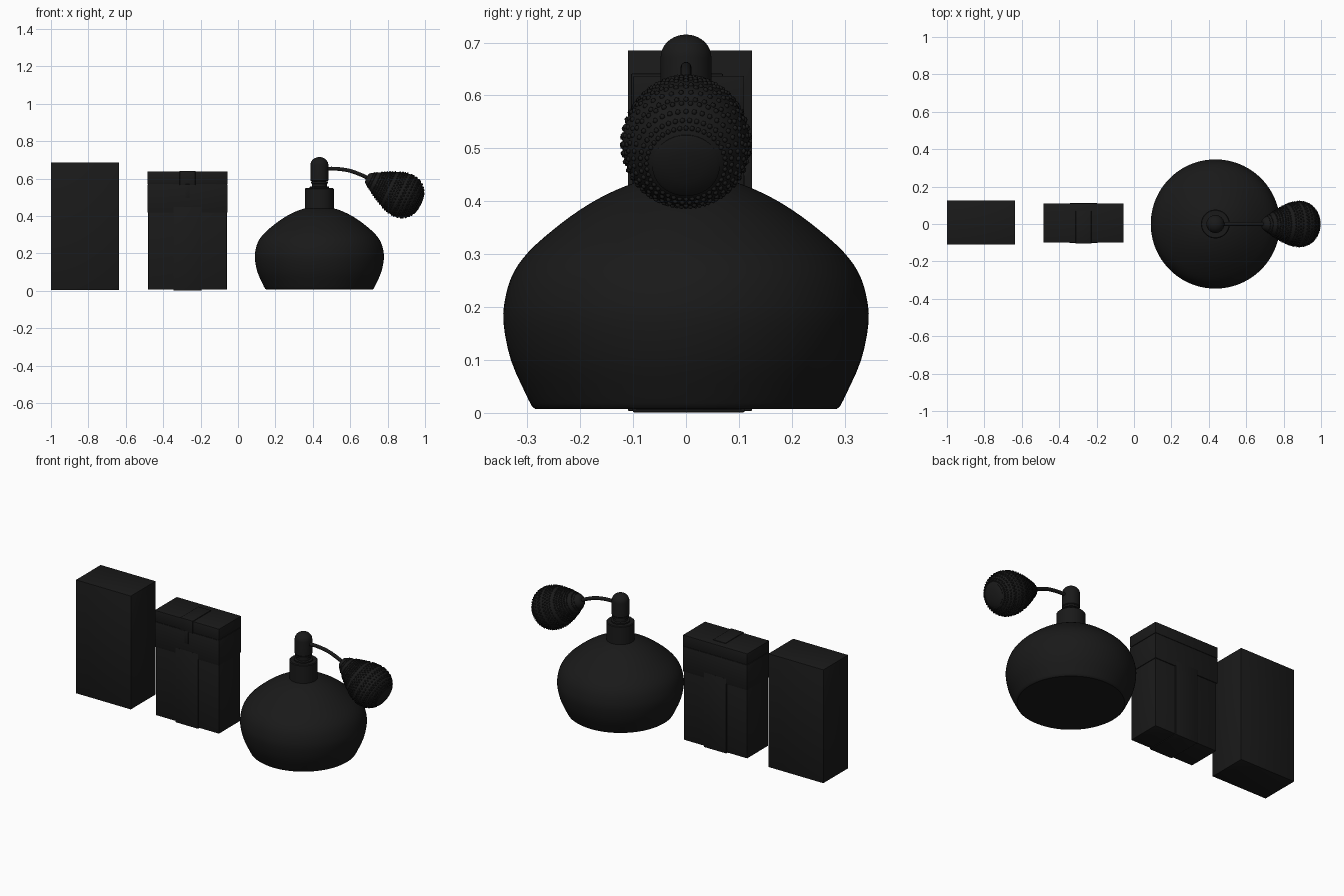
import bpy, bmesh, math
from mathutils import Vector, Matrix

if "Cube" in bpy.data.objects:
    bpy.data.objects.remove(bpy.data.objects["Cube"])

black = bpy.data.materials.new("black")
black.diffuse_color = (0.01, 0.01, 0.01, 1)
black.use_nodes = True
black.node_tree.nodes["Principled BSDF"].inputs["Base Color"].default_value = black.diffuse_color


def finish(name, bm, smooth=True, angle=35):
    me = bpy.data.meshes.new(name)
    bmesh.ops.recalc_face_normals(bm, faces=bm.faces)
    bm.to_mesh(me)
    bm.free()
    ob = bpy.data.objects.new(name, me)
    bpy.context.collection.objects.link(ob)
    me.materials.append(black)
    if smooth:
        bpy.ops.object.select_all(action='DESELECT')
        ob.select_set(True)
        bpy.context.view_layer.objects.active = ob
        bpy.ops.object.shade_smooth_by_angle(angle=math.radians(angle))
    return ob


def box(name, x, y, z, bevel=0.002):
    bm = bmesh.new()
    bmesh.ops.create_cube(bm, size=1)
    for v in bm.verts:
        v.co = Vector([(a + b) / 2 + c * (b - a) for (a, b), c in zip((x, y, z), v.co)])
    if bevel:
        bmesh.ops.bevel(bm, geom=bm.edges[:], offset=bevel, segments=2,
                        profile=0.5, affect='EDGES')
    return finish(name, bm)


def spline(pts, n=4):
    """Smooth curve through 2D points (Catmull-Rom)."""
    p = [Vector(q) for q in pts]
    p = [2 * p[0] - p[1]] + p + [2 * p[-1] - p[-2]]
    out = []
    for a, b, c, d in zip(p, p[1:], p[2:], p[3:]):
        for i in range(n):
            t = i / n
            out.append(0.5 * (2 * b + (c - a) * t + (2 * a - 5 * b + 4 * c - d) * t * t
                              + (3 * b - a - 3 * c + d) * t ** 3))
    return out + [p[-2]]


def lathe_bm(profile, mat, n=64):
    """Revolve (radius, height) points about local z and cap both ends."""
    bm = bmesh.new()
    rings = []
    for r, h in profile:
        rings.append([bm.verts.new(mat @ Vector((r * math.cos(2 * math.pi * i / n),
                                                 r * math.sin(2 * math.pi * i / n), h)))
                      for i in range(n)])
    for lo, hi in zip(rings, rings[1:]):
        for i in range(n):
            j = (i + 1) % n
            bm.faces.new((lo[i], lo[j], hi[j], hi[i]))
    bm.faces.new(rings[0][::-1])
    bm.faces.new(rings[-1])
    return bm


# Plain outer carton
box("carton", (-1.0, -0.635), (-0.11, 0.125), (0.004, 0.685), 0.001)

# Gift box: body, ribbon band, two-step lid
box("gift_box_body", (-0.48, -0.06), (-0.095, 0.105), (0.006, 0.50))
box("gift_box_band", (-0.345, -0.195), (-0.101, 0.111), (0.001, 0.45), 0.003)
box("gift_box_lid", (-0.484, -0.056), (-0.1, 0.11), (0.418, 0.569))
box("gift_box_lid_top", (-0.484, -0.056), (-0.1, 0.11), (0.571, 0.637))
box("gift_box_lid_core", (-0.48, -0.06), (-0.097, 0.107), (0.45, 0.62))
# Closing strap over the lid with a small pull tab
box("strap_top", (-0.312, -0.228), (-0.103, 0.07), (0.63, 0.641), 0.002)
box("strap_front", (-0.312, -0.228), (-0.104, -0.095), (0.565, 0.641), 0.002)
box("strap_tab", (-0.282, -0.258), (-0.105, -0.095), (0.495, 0.57), 0.002)

# Bottle body
CX = 0.435
axis = Matrix.Translation((CX, 0, 0))
body = [(0.284, 0.007)] + [tuple(p) for p in spline(
    [(0.291, 0.012), (0.303, 0.036), (0.331, 0.10), (0.345, 0.17), (0.341, 0.22),
     (0.326, 0.265), (0.297, 0.305), (0.25, 0.347), (0.2, 0.384), (0.15, 0.413),
     (0.1, 0.434), (0.07, 0.442)], 3)]
finish("bottle", lathe_bm(body, axis, 96))

# Collar, neck rings and domed spray head
finish("collar", lathe_bm([(0.074, 0.43), (0.077, 0.434), (0.077, 0.545), (0.073, 0.549),
                           (0.052, 0.549), (0.052, 0.556), (0.04, 0.558), (0.04, 0.572),
                           (0.046, 0.574), (0.046, 0.584), (0.036, 0.586)], axis))
head = [(0.044, 0.586), (0.048, 0.59), (0.048, 0.672)]
head += [(0.048 * math.cos(a), 0.672 + 0.043 * math.sin(a))
         for a in [math.radians(10 * k) for k in range(1, 9)]] + [(0.002, 0.715)]
finish("spray_head", lathe_bm(head, axis, 48))

# Bent tube to the bulb
cu = bpy.data.curves.new("tube", 'CURVE')
cu.dimensions = '3D'
cu.bevel_depth = 0.0105
cu.bevel_resolution = 3
cu.use_fill_caps = True
sp = cu.splines.new('POLY')
path = spline([(0.46, 0.653), (0.53, 0.652), (0.60, 0.641), (0.66, 0.619), (0.70, 0.60)], 5)
sp.points.add(len(path) - 1)
for q, p in zip(sp.points, path):
    q.co = (p.x, 0, p.y, 1)
sp.use_smooth = True
cu.materials.append(black)
bpy.context.collection.objects.link(bpy.data.objects.new("tube", cu))

# Squeeze bulb, a tilted pear shape
d = Vector((0.898, 0, -0.44)).normalized()
tilt = Matrix.Translation((0.687, 0, 0.605)) @ d.to_track_quat('Z', 'Y').to_matrix().to_4x4()
pear = spline([(0.012, 0), (0.030, 0.008), (0.056, 0.05), (0.082, 0.10), (0.106, 0.15),
               (0.119, 0.20), (0.118, 0.24), (0.104, 0.275), (0.080, 0.30), (0.058, 0.313),
               (0.03, 0.320), (0.002, 0.322)], 4)
finish("bulb", lathe_bm([tuple(p) for p in pear], tilt, 64))

# Smooth end disc on the bulb
finish("bulb_end", lathe_bm([(0.063, 0.308), (0.064, 0.313), (0.058, 0.317), (0.03, 0.323),
                             (0.002, 0.325)], tilt, 48))

# Beaded net covering the bulb
bm = bmesh.new()
travel, row, step = 0.0, 0, 0.0165
for a, b in zip(pear[4:], pear[5:34]):
    travel += (b - a).length
    if travel < step:
        continue
    travel -= step
    row += 1
    count = 40
    size = min(0.0055, b.x * 0.07)
    for i in range(count):
        ang = 2 * math.pi * (i + 0.5 * (row % 2)) / count
        pos = Vector((b.x * math.cos(ang), b.x * math.sin(ang), b.y))
        bmesh.ops.create_icosphere(bm, subdivisions=1, radius=size,
                                   matrix=tilt @ Matrix.Translation(pos))
finish("bulb_net", bm, angle=80)
